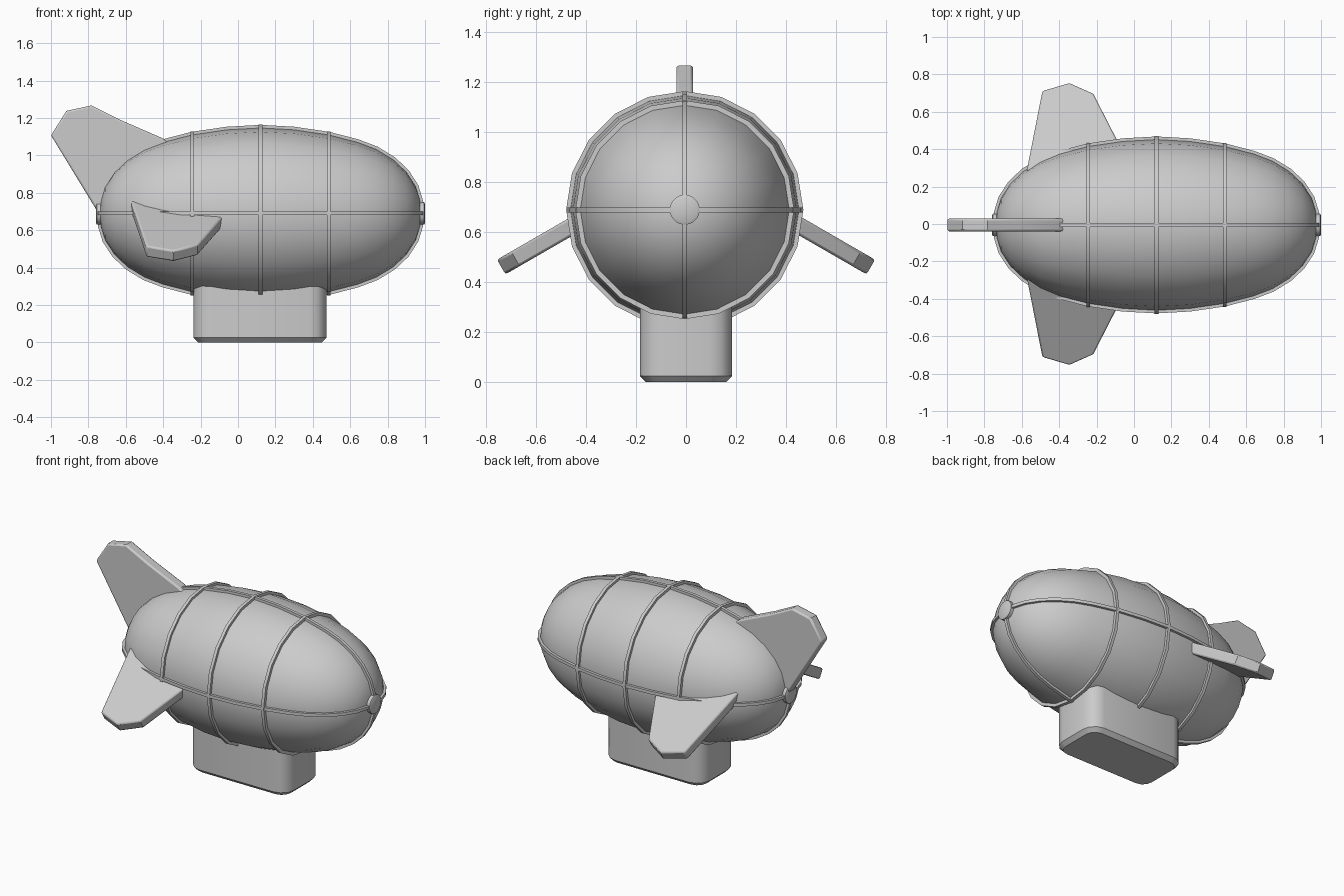
import bpy, bmesh
from math import sin, cos, pi, radians, hypot
from mathutils import Matrix, Vector

if "Cube" in bpy.data.objects:
    bpy.data.objects.remove(bpy.data.objects["Cube"])

CX, CY, CZ = 0.12, -0.005, 0.69      # centre of the envelope
SIDES = 20
RIB_H, RIB_W = 0.017, 0.02


def finish(name, bm, angle=40, bevel=0):
    bmesh.ops.remove_doubles(bm, verts=bm.verts, dist=1e-5)
    bmesh.ops.recalc_face_normals(bm, faces=bm.faces)
    me = bpy.data.meshes.new(name)
    bm.to_mesh(me)
    bm.free()
    ob = bpy.data.objects.new(name, me)
    bpy.context.collection.objects.link(ob)
    if bevel:
        mod = ob.modifiers.new("soft_edges", 'BEVEL')
        mod.width, mod.segments = bevel, 2
        mod.limit_method = 'ANGLE'
        mod.angle_limit = radians(50)
    bpy.ops.object.select_all(action='DESELECT')
    bpy.context.view_layer.objects.active = ob
    ob.select_set(True)
    bpy.ops.object.shade_smooth_by_angle(angle=radians(angle))
    return ob


def skin(bm, rings, wrap_rings, wrap_ring):
    """Join lists of vertices with quads."""
    n, m = len(rings), len(rings[0])
    for i in range(n if wrap_rings else n - 1):
        for j in range(m if wrap_ring else m - 1):
            a, b = rings[i], rings[(i + 1) % n]
            k = (j + 1) % m
            bm.faces.new((a[j], b[j], b[k], a[k]))


def revolve(name, pts, closed, angle=40, sides=SIDES):
    """Spin (x, radius) points around the long axis."""
    bm = bmesh.new()
    rings = []
    for i in range(sides):
        t = 2 * pi * i / sides
        rings.append([bm.verts.new((CX + x, CY + r * sin(t), CZ + r * cos(t))) for x, r in pts])
    skin(bm, rings, True, closed)
    bmesh.ops.dissolve_degenerate(bm, edges=bm.edges, dist=1e-6)
    return finish(name, bm, angle)


def slab(name, pts, to_world, thick, bevel=0.01):
    """Flat plate from a 2D outline, extruded by the vector thick."""
    bm = bmesh.new()
    face = bm.faces.new([bm.verts.new(to_world(*p)) for p in pts])
    ext = bmesh.ops.extrude_face_region(bm, geom=[face])
    bmesh.ops.translate(bm, vec=thick,
                        verts=[v for v in ext['geom'] if isinstance(v, bmesh.types.BMVert)])
    return finish(name, bm, 30, bevel)


# Envelope
half = [(0, .458), (.18, .448), (.365, .421), (.52, .381), (.62, .343),
        (.71, .288), (.78, .222), (.83, .145), (.853, .07), (.86, 0)]
profile = [(-x, r) for x, r in reversed(half)] + half[1:]
revolve("envelope", profile, False, 60)

# Hoop ribs
for label, x, r in (("rear", -.365, .421), ("middle", 0, .458), ("front", .365, .421)):
    w = RIB_W / 2
    revolve(label + "_hoop_rib",
            [(x - w, r - .02), (x + w, r - .02), (x + w, r + RIB_H), (x - w, r + RIB_H)], True, 30)

# Lengthwise ribs: closed loops around the envelope, one upright, one level
loop = profile + [(x, -r) for x, r in reversed(profile[1:-1])]
for name, turn in (("upright_long_rib", 0), ("level_long_rib", pi / 2)):
    bm = bmesh.new()
    rot = Matrix.Rotation(turn, 3, 'X')
    sections = []
    for i, (x, r) in enumerate(loop):
        a, b = loop[i - 1], loop[(i + 1) % len(loop)]
        tx, tr = b[0] - a[0], b[1] - a[1]
        nx, nr = -tr / hypot(tx, tr), tx / hypot(tx, tr)
        sec = []
        for off, w in ((-.015, -1), (-.015, 1), (RIB_H - .002, 1), (RIB_H - .002, -1)):
            p = rot @ Vector((x + nx * off, w * RIB_W / 2, r + nr * off))
            sec.append(bm.verts.new(p + Vector((CX, CY, CZ))))
        sections.append(sec)
    skin(bm, sections, True, True)
    finish(name, bm, 35)

# Nose and tail caps
for name, s in (("nose_cap", 1), ("tail_cap", -1)):
    revolve(name, [(s * .83, 0), (s * .83, .06), (s * .875, .06), (s * .88, .05), (s * .88, 0)],
            False, 30)

# Upright tail fin
slab("top_fin",
     [(-1.0, 1.107), (-.917, 1.238), (-.783, 1.267), (-.623, 1.187), (-.40, 1.09),
      (-.30, 1.0), (-.45, .72), (-.73, .69), (-.755, .705)],
     lambda x, z: (x, CY - .034, z), (0, .068, 0))

# Side fins, drooping 30 degrees
side = [(-.59, .20), (-.564, .337), (-.49, .715), (-.345, .757), (-.217, .70), (-.094, .46), (0, .28)]
for name, s in (("left_fin", -1), ("right_fin", 1)):
    slab(name, side, lambda x, y: (x, s * y, .927 - .577 * y),
         (0, -s * .068 * sin(pi / 6), -.068 * cos(pi / 6)))

# Gondola: rounded box with a chamfered floor
bm = bmesh.new()
levels = []
for z, inset in ((0, .025), (.025, 0), (.40, 0)):
    ring = []
    rad = .09
    for q, (sx, sy) in enumerate(((1, 1), (-1, 1), (-1, -1), (1, -1))):
        for k in range(4):
            t = (q + k / 3) * pi / 2
            ring.append(bm.verts.new((.117 + sx * (.356 - rad) + (rad - inset) * cos(t),
                                      sy * (.185 - rad) + (rad - inset) * sin(t), z)))
    levels.append(ring)
skin(bm, levels, False, True)
bm.faces.new(levels[0])
bm.faces.new(levels[-1])
finish("gondola", bm, 35)
